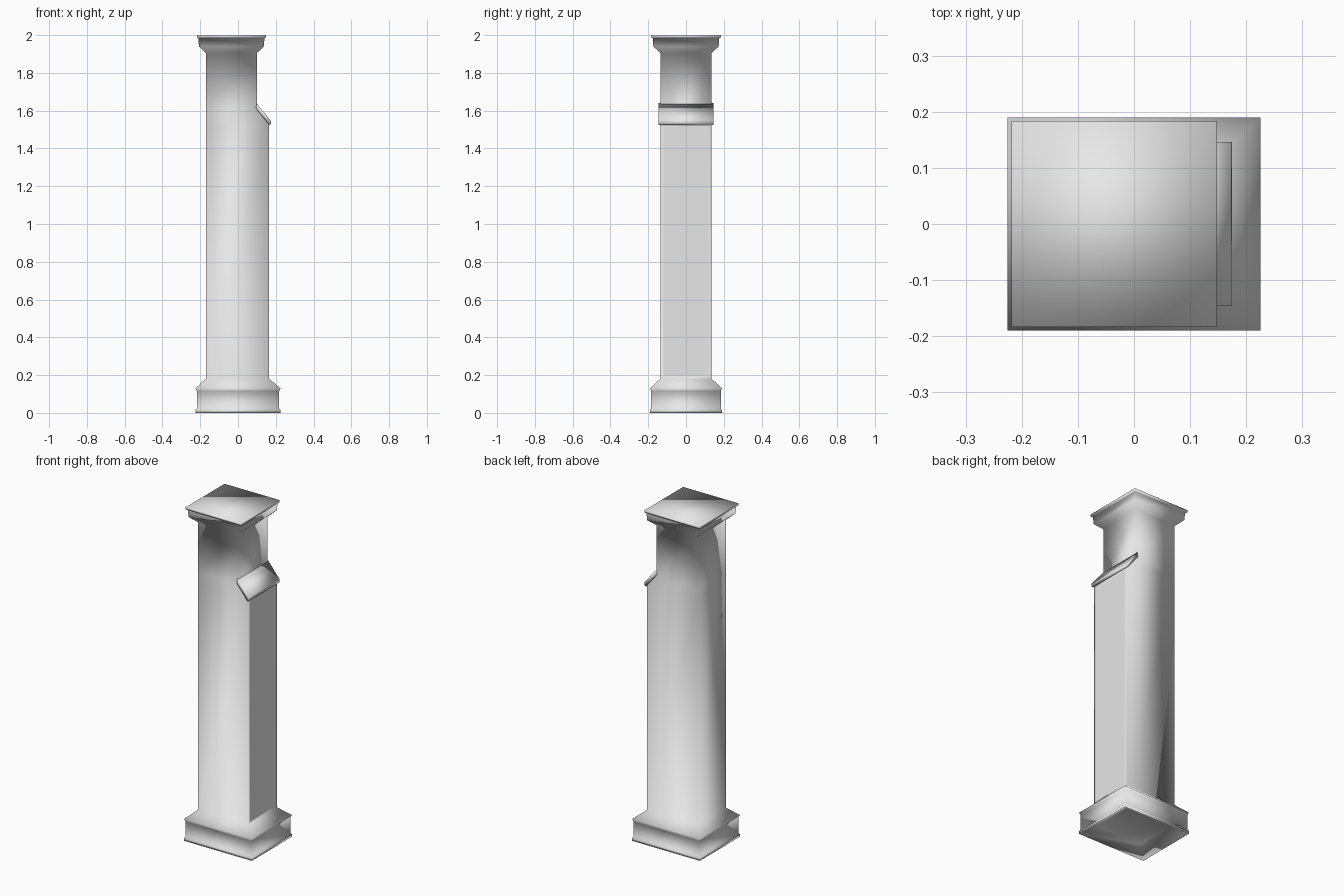
import bpy
import bmesh

cube = bpy.data.objects.get("Cube")
if cube:
    bpy.data.objects.remove(cube, do_unlink=True)

# Single stone colour
stone = bpy.data.materials.new("pale grey stone")
stone.use_nodes = True
grey = (0.8, 0.8, 0.8, 1)
stone.diffuse_color = grey
stone.node_tree.nodes["Principled BSDF"].inputs["Base Color"].default_value = grey


def finish(name, bm):
    """Turn a bmesh into a smooth stone object."""
    bmesh.ops.recalc_face_normals(bm, faces=bm.faces)
    mesh = bpy.data.meshes.new(name)
    bm.to_mesh(mesh)
    bm.free()
    mesh.materials.append(stone)
    mesh.shade_smooth()
    obj = bpy.data.objects.new(name, mesh)
    bpy.context.collection.objects.link(obj)
    return obj


def loft(rings):
    """Skin rectangles (left, right, half depth, height) from bottom to top."""
    bm = bmesh.new()
    loops = []
    for x0, x1, d, z in rings:
        corners = ((x0, -d), (x1, -d), (x1, d), (x0, d))
        loops.append([bm.verts.new((x, y, z)) for x, y in corners])
    for low, high in zip(loops, loops[1:]):
        for i in range(4):
            j = (i + 1) % 4
            bm.faces.new((low[i], low[j], high[j], high[i]))
    bm.faces.new(loops[0][::-1])
    bm.faces.new(loops[-1])
    return bm


# Pillar: hollowed plinth, stepped shaft and capital in one skin
plinth = [
    (-0.15, 0.15, 0.125, 0.045),
    (-0.225, 0.225, 0.19, 0.0),
    (-0.225, 0.225, 0.19, 0.015),
    (-0.218, 0.218, 0.184, 0.025),
    (-0.218, 0.218, 0.184, 0.115),
    (-0.225, 0.225, 0.19, 0.13),
]
shaft = [
    (-0.17, 0.165, 0.136, 0.18),
    (-0.17, 0.165, 0.136, 1.53),
    (-0.17, 0.10, 0.136, 1.605),
    (-0.17, 0.10, 0.136, 1.905),
]
capital = [
    (-0.207, 0.137, 0.173, 1.94),
    (-0.210, 0.140, 0.175, 1.985),
    (-0.218, 0.148, 0.184, 1.987),
    (-0.218, 0.148, 0.184, 2.0),
]
bm = loft(plinth + shaft + capital)
bm.normal_update()

# Flush border around the broad face of the buttress
broad = [f for f in bm.faces if f.normal.x > 0.99 and f.calc_area() > 0.3]
bmesh.ops.inset_region(bm, faces=broad, thickness=0.027, depth=0)
finish("pillar", bm)

# Sloping weather slab over the buttress, extruded through the depth
bm = bmesh.new()
outline = [(0.096, 1.61), (0.165, 1.525), (0.175, 1.53), (0.173, 1.548), (0.097, 1.64)]
face = bm.faces.new([bm.verts.new((x, -0.146, z)) for x, z in outline])
grown = bmesh.ops.extrude_face_region(bm, geom=[face])["geom"]
moved = [v for v in grown if isinstance(v, bmesh.types.BMVert)]
bmesh.ops.translate(bm, verts=moved, vec=(0, 0.292, 0))
finish("weather_slab", bm)
